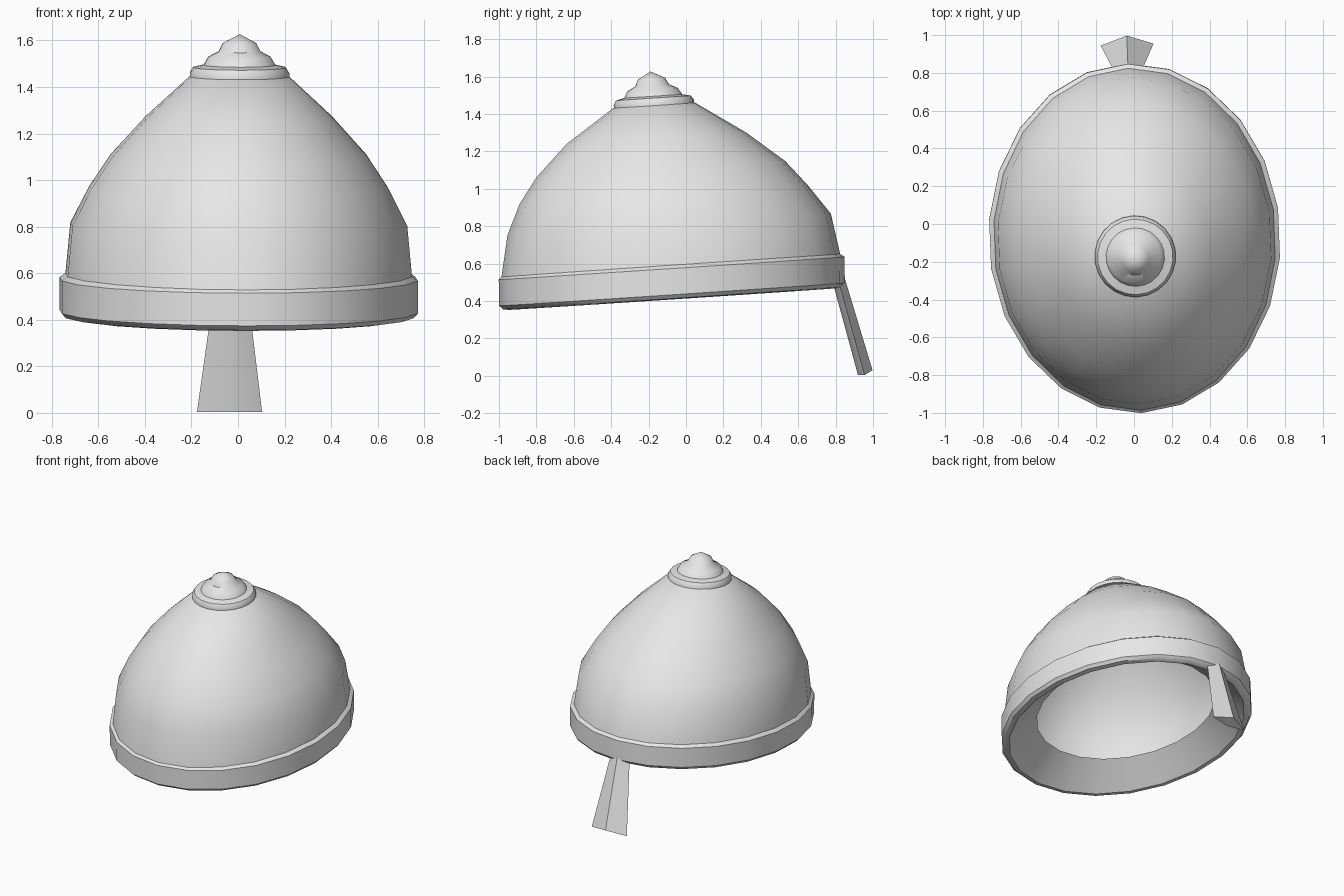
import bpy, bmesh, math
from mathutils import Matrix

old = bpy.data.objects.get("Cube")
if old:
    bpy.data.objects.remove(old, do_unlink=True)

SIDES = 22
TILT = 0.066                       # rise of every ring towards the back
YAW = Matrix.Rotation(math.radians(2.2), 4, 'Z')

grey = bpy.data.materials.new("plain_grey")
grey.use_nodes = True
grey.diffuse_color = (0.8, 0.8, 0.8, 1)
grey.node_tree.nodes["Principled BSDF"].inputs["Base Color"].default_value = (0.8, 0.8, 0.8, 1)


def ring(z, cy, rx, ry):
    """Tilted oval of points around the helmet axis."""
    pts = []
    for i in range(SIDES):
        a = 2 * math.pi * i / SIDES - math.pi / 2
        dy = ry * math.sin(a)
        pts.append((rx * math.cos(a), cy + dy, z + TILT * dy))
    return pts


def loft(name, sections, closed=False, caps=False, tip=None):
    """Skin a list of equal sections, optionally looped, capped or pointed."""
    bm = bmesh.new()
    loops = [[bm.verts.new(p) for p in s] for s in sections]
    n = len(loops[0])
    pairs = list(zip(loops, loops[1:]))
    if closed:
        pairs.append((loops[-1], loops[0]))
    for a, b in pairs:
        for i in range(n):
            j = (i + 1) % n
            bm.faces.new((a[i], a[j], b[j], b[i]))
    if tip:
        top = bm.verts.new(tip)
        for i in range(n):
            bm.faces.new((loops[-1][i], loops[-1][(i + 1) % n], top))
    if caps:
        bm.faces.new(loops[0])
        bm.faces.new(loops[-1])
    bmesh.ops.recalc_face_normals(bm, faces=bm.faces)
    mesh = bpy.data.meshes.new(name)
    bm.transform(YAW)
    bm.to_mesh(mesh)
    bm.free()
    mesh.materials.append(grey)
    obj = bpy.data.objects.new(name, mesh)
    bpy.context.collection.objects.link(obj)
    bpy.ops.object.select_all(action='DESELECT')
    obj.select_set(True)
    bpy.context.view_layer.objects.active = obj
    bpy.ops.object.shade_smooth_by_angle(angle=math.radians(38))
    return obj


# Domed shell, open underneath
shell = [(0.57, -0.08, 0.75, 0.91), (0.81, -0.09, 0.727, 0.865),
         (0.97, -0.12, 0.645, 0.77), (1.105, -0.135, 0.555, 0.665),
         (1.27, -0.16, 0.405, 0.48), (1.445, -0.17, 0.215, 0.22)]
loft("helmet_shell", [ring(*r) for r in shell], tip=(0, -0.17, 1.47))

# Rim band with a rounded lower edge and a lip sloping inwards
band = [(0.595, -0.08, 0.745, 0.9), (0.575, -0.077, 0.773, 0.925),
        (0.435, -0.075, 0.773, 0.925), (0.415, -0.073, 0.755, 0.905),
        (0.41, -0.073, 0.72, 0.875), (0.56, -0.08, 0.55, 0.66)]
loft("rim_band", [ring(*r) for r in band], closed=True)

# Stepped finial of three tiers
finial = [(1.44, 0.215), (1.462, 0.215), (1.485, 0.2), (1.495, 0.155),
          (1.53, 0.135), (1.553, 0.09), (1.588, 0.073)]
loft("finial", [ring(z, -0.17 - 0.1 * (z - 1.44), r, r) for z, r in finial],
     tip=(0, -0.19, 1.627))


# Nose guard, a flared blade with a ridge on both faces
def diamond(w, inner, side, outer, z, rise):
    return [(0, inner, z), (w, side, z), (0, outer, z + rise), (-w, side, z)]


loft("nose_guard", [diamond(0.14, 0.92, 0.95, 0.998, 0.004, 0.026),
                    diamond(0.075, 0.785, 0.815, 0.85, 0.5, 0.02)], caps=True)
